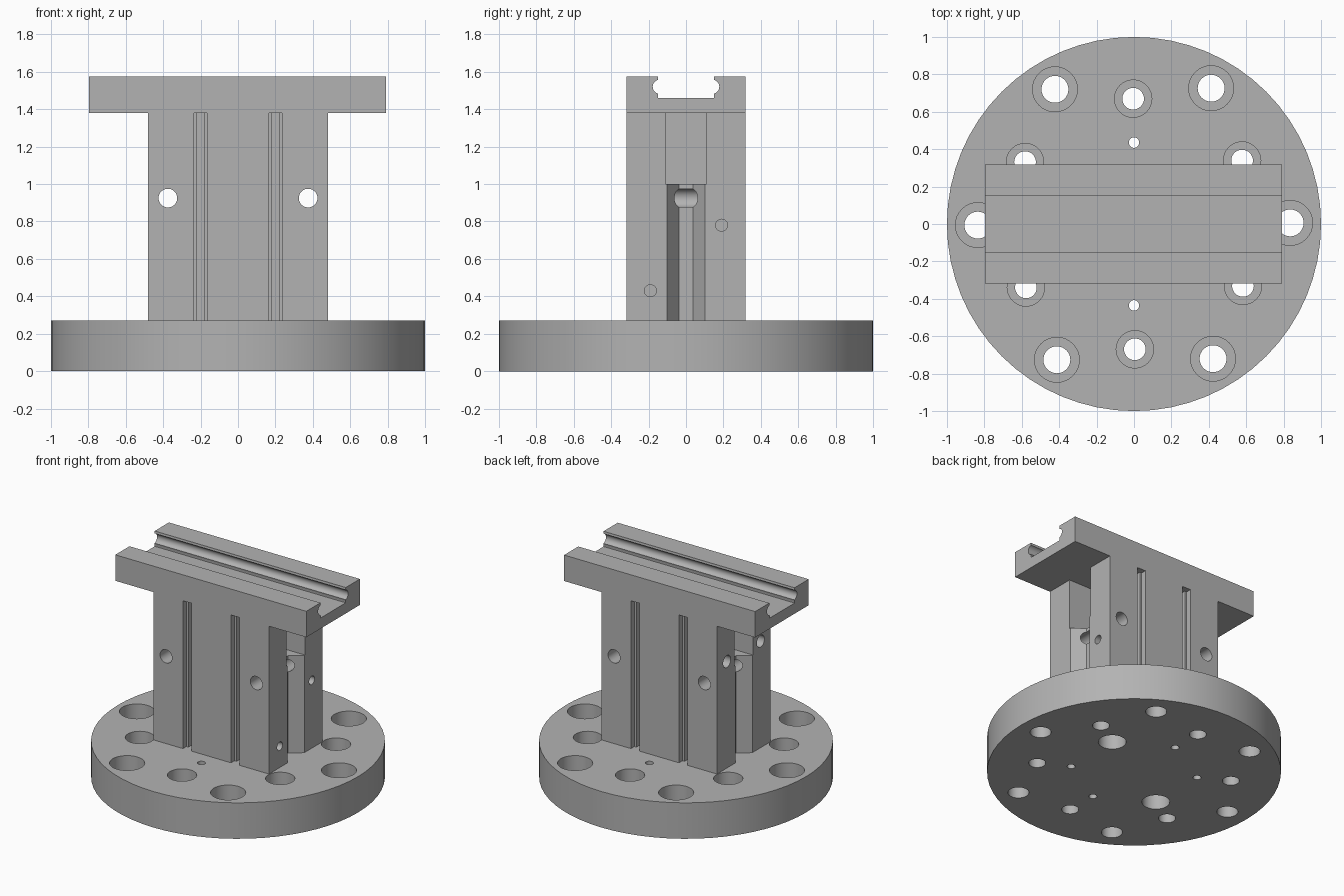
import bpy, bmesh, math
from mathutils import Matrix, Vector

old = bpy.data.objects.get("Cube")
if old:
    bpy.data.objects.remove(old, do_unlink=True)

grey = bpy.data.materials.new("machined_grey")
grey.use_nodes = True
COLOUR = (0.45, 0.45, 0.45, 1)
grey.diffuse_color = COLOUR
grey.node_tree.nodes["Principled BSDF"].inputs["Base Color"].default_value = COLOUR


def new_object(name, bm):
    bmesh.ops.recalc_face_normals(bm, faces=bm.faces)
    mesh = bpy.data.meshes.new(name)
    bm.to_mesh(mesh)
    bm.free()
    mesh.materials.append(grey)
    obj = bpy.data.objects.new(name, mesh)
    bpy.context.collection.objects.link(obj)
    return obj


def prism(name, points, start, end, axis="z"):
    """Extrude a 2D outline along z (x, y points) or along x (y, z points)."""
    place = (lambda a, b, t: (a, b, t)) if axis == "z" else (lambda a, b, t: (t, a, b))
    bm = bmesh.new()
    face = bm.faces.new([bm.verts.new(place(a, b, start)) for a, b in points])
    ext = bmesh.ops.extrude_face_region(bm, geom=[face])
    verts = [v for v in ext["geom"] if isinstance(v, bmesh.types.BMVert)]
    bmesh.ops.translate(bm, verts=verts, vec=place(0, 0, end - start))
    return new_object(name, bm)


def box(name, x0, x1, y0, y1, z0, z1):
    return prism(name, [(x0, y0), (x1, y0), (x1, y1), (x0, y1)], z0, z1)


def rod(name, start, end, radius, sides=32):
    start, end = Vector(start), Vector(end)
    d = end - start
    turn = Vector((0, 0, 1)).rotation_difference(d).to_matrix().to_4x4()
    bm = bmesh.new()
    bmesh.ops.create_cone(bm, cap_ends=True, segments=sides, radius1=radius, radius2=radius,
                          depth=d.length, matrix=Matrix.Translation((start + end) / 2) @ turn)
    return new_object(name, bm)


def cut(target, cutters):
    for c in cutters:
        mod = target.modifiers.new("cut", "BOOLEAN")
        mod.operation = "DIFFERENCE"
        mod.solver = "EXACT"
        mod.object = c
    bpy.context.view_layer.update()
    graph = bpy.context.evaluated_depsgraph_get()
    mesh = bpy.data.meshes.new_from_object(target.evaluated_get(graph))
    target.modifiers.clear()
    target.data = mesh
    for c in cutters:
        bpy.data.objects.remove(c, do_unlink=True)


def smooth(obj):
    bpy.ops.object.select_all(action="DESELECT")
    obj.select_set(True)
    bpy.context.view_layer.objects.active = obj
    bpy.ops.object.shade_smooth_by_angle(angle=math.radians(30))


BASE_TOP, NECK_TOP, TOP = 0.27, 1.38, 1.575

# Round base with two rings of counterbored bolt holes
base = rod("base_disc", (0, 0, 0), (0, 0, BASE_TOP), 1, 64)
cutters = []
for ring, first, bore, hole in ((0.835, 0, 0.12, 0.072), (0.67, 30, 0.1, 0.058)):
    for i in range(6):
        a = math.radians(first + 60 * i + 0.4)
        x, y = ring * math.cos(a), ring * math.sin(a)
        cutters.append(rod("bore", (x, y, 0.11), (x, y, 0.4), bore))
        cutters.append(rod("hole", (x, y, -0.1), (x, y, 0.2), hole))

# Inner ring: two screw recesses from below and four dowel holes
for i in range(6):
    a = math.radians(30 + 60 * i)
    x, y = 0.435 * math.cos(a), 0.435 * math.sin(a)
    if i % 3 == 0:
        cutters.append(rod("screw", (x, y, -0.1), (x, y, 0.2), 0.095))
    else:
        cutters.append(rod("dowel", (x, y, -0.1), (x, y, 0.4), 0.028, 20))
cut(base, cutters)

# Upright column with grooves, end recesses and cross holes
column = box("column", -0.48, 0.48, -0.318, 0.318, BASE_TOP, NECK_TOP)
cutters = []
for sx in (-1, 1):
    # stepped vertical grooves on the front and back
    for sy in (-1, 1):
        for half, depth in ((0.035, 0.04), (0.018, 0.08)):
            y0, y1 = sorted((sy * (0.318 - depth), sy * 0.4))
            cutters.append(box("groove", sx * 0.2 - half, sx * 0.2 + half, y0, y1, 0.2, 1.5))
    # deep upper pocket and tapered lower channel in each end
    x0, x1 = sorted((sx * 0.25, sx * 0.6))
    cutters.append(box("pocket", x0, x1, -0.11, 0.11, 1.0, 1.5))
    taper = [(sx * 0.5, -0.115), (sx * 0.39, -0.037), (sx * 0.39, 0.037), (sx * 0.5, 0.115)]
    cutters.append(prism("channel", taper, 0.2, 1.1))
    cutters.append(rod("cross_hole", (sx * 0.375, -0.5, 0.925), (sx * 0.375, 0.5, 0.925), 0.05))
# blind screw holes in the ends
for sx, y, z, r in ((1, -0.19, 0.43, 0.032), (1, 0.19, 0.78, 0.032),
                    (-1, -0.2, 1.07, 0.045), (-1, 0.2, 1.07, 0.045)):
    cutters.append(rod("end_hole", (sx * 0.3, y, z), (sx * 0.6, y, z), r, 24))
cut(column, cutters)

# Top rail with a channel and a rounded groove along each channel wall
half = [(0.318, NECK_TOP), (0.318, TOP), (0.15, TOP), (0.15, 1.557)]
half += [(0.14 + 0.038 * math.cos(t), 1.52 + 0.038 * math.sin(t))
         for t in (math.radians(75 - 15 * i) for i in range(11))]
half += [(0.15, 1.483), (0.15, 1.46)]
outline = half + [(-y, z) for y, z in reversed(half)]
rail = prism("top_rail", outline, -0.797, 0.79, "x")

for part in (base, column, rail):
    smooth(part)
